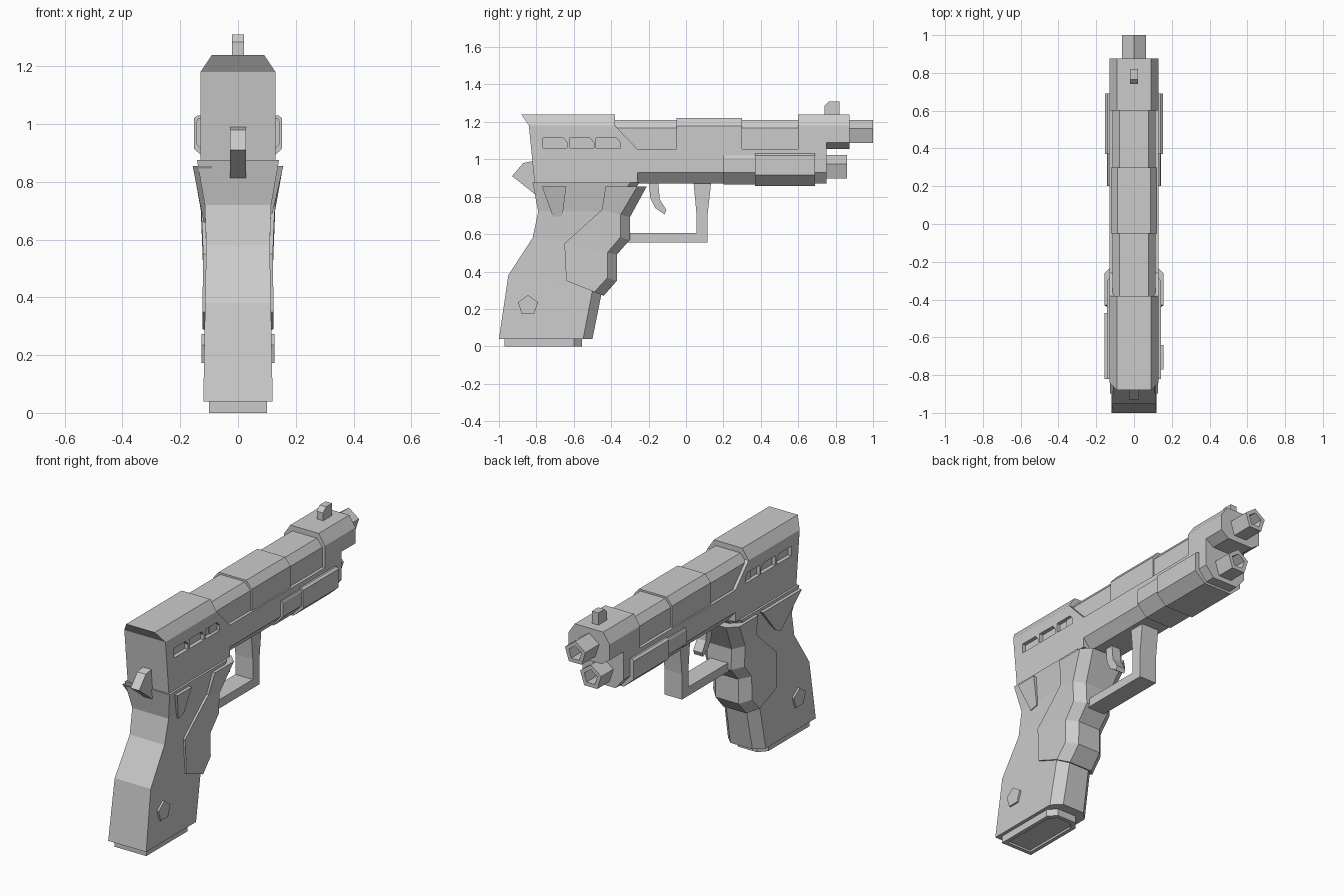
import bpy, bmesh, math

if "Cube" in bpy.data.objects:
    bpy.data.objects.remove(bpy.data.objects["Cube"])


def loft(name, rings):
    """Skin a list of equal-length rings and cap both ends."""
    bm = bmesh.new()
    vs = [[bm.verts.new(p) for p in r] for r in rings]
    n = len(rings[0])
    for a, b in zip(vs, vs[1:]):
        for i in range(n):
            j = (i + 1) % n
            bm.faces.new((a[i], a[j], b[j], b[i]))
    bm.faces.new(vs[0][::-1])
    bm.faces.new(vs[-1])
    bmesh.ops.recalc_face_normals(bm, faces=bm.faces)
    me = bpy.data.meshes.new(name)
    bm.to_mesh(me)
    bm.free()
    ob = bpy.data.objects.new(name, me)
    bpy.context.collection.objects.link(ob)
    return ob


def side_prism(name, pts, x1, x0=None):
    """Side (y, z) profile extruded across x."""
    x0 = -x1 if x0 is None else x0
    return loft(name, [[(x, y, z) for y, z in pts] for x in (x0, x1)])


def bar(name, half, y0, y1):
    """Symmetric (x, z) half section extruded along y."""
    sec = half + [(-x, z) for x, z in reversed(half)]
    return loft(name, [[(x, y, z) for x, z in sec] for y in (y0, y1)])


def pent(r, u, v):
    return [(u + r * math.sin(i * math.tau / 5), v + r * math.cos(i * math.tau / 5)) for i in range(5)]


def tube(name, z, y0, y1, r):
    steps = [(r, y0), (r, y1), (r * .62, y1), (r * .62, y1 - .09)]
    return loft(name, [[(x, y, h) for x, h in pent(q, 0, z)] for q, y in steps])


def grip_loft(name, levels, chamfer=.05):
    """Each level: back (y, z), front (y, z), half width; front corners chamfered."""
    rings = []
    for (yb, zb), (yf, zf), w in levels:
        ym = yf - chamfer
        zm = zb + (zf - zb) * (ym - yb) / (yf - yb)
        half = [(w, yb, zb), (w, ym, zm), (w - chamfer, yf, zf)]
        rings.append(half + [(-x, y, z) for x, y, z in reversed(half)])
    return loft(name, rings)


# Slide body with shallow side vents
body = side_prism("slide_body", [
    (-.84, 1.18), (-.38, 1.18), (-.26, 1.055), (.6, 1.055), (.75, 1.055),
    (.75, .93), (-.26, .93), (-.26, .875), (-.81, .875)], .13)
for s in (-1, 1):
    for i in range(3):
        y = -.765 + i * .142
        cut = side_prism("vent_cutter", [
            (y, 1.06), (y + .13, 1.06), (y + .13, 1.09), (y + .108, 1.115), (y, 1.115)],
            s * .2, s * .108)
        cut.hide_render = True
        cut.hide_viewport = True
        m = body.modifiers.new("vent", 'BOOLEAN')
        m.operation = 'DIFFERENCE'
        m.solver = 'EXACT'
        m.object = cut

# Chamfered rear cap with overhanging back edge
loft("slide_rear_cap", [
    [(.13, -.84, 1.18), (.09, -.88, 1.24), (-.09, -.88, 1.24), (-.13, -.84, 1.18)],
    [(.13, -.38, 1.18), (.09, -.38, 1.24), (-.09, -.38, 1.24), (-.13, -.38, 1.18)]])

# Recessed middle slide segments and the front block
for name, w, top, y0, y1 in (("rear", .113, 1.21, -.42, -.05),
                             ("middle", .122, 1.22, -.05, .3),
                             ("front", .113, 1.21, .3, .6)):
    bar("slide_segment_" + name, [(w, 1.0), (w, top - .042), (w - .035, top)], y0, y1)
bar("muzzle_block", [(.08, 1.055), (.13, 1.09), (.13, 1.18), (.09, 1.24)], .6, .875)
bar("muzzle_block_side", [(.13, 1.055), (.13, 1.1)], .6, .75)

# Lower frame and side rails
bar("lower_frame", [(.13, .93), (.08, .87)], -.26, .75)
bar("rail_rear", [(.138, 1.02), (.143, 1.01), (.143, .93), (.085, .866)], .2, .37)
bar("rail_front", [(.14, 1.03), (.153, 1.02), (.153, .915), (.09, .858)], .37, .69)

# Barrel tubes
tube("barrel", 1.143, .8, 1.0, .068)
tube("lower_tube", .953, .7, .86, .07)

# Sight, hammer, trigger, trigger guard
side_prism("front_sight", [(.74, 1.23), (.74, 1.285), (.765, 1.31), (.82, 1.31), (.82, 1.23)], .02)
side_prism("hammer", [(-.93, .91), (-.87, .98), (-.82, .99), (-.78, .95), (-.78, .8), (-.81, .815)], .027)
side_prism("trigger", [(-.2, .89), (-.19, .79), (-.165, .74), (-.115, .705), (-.105, .73),
                       (-.14, .785), (-.15, .89)], .028)
side_prism("trigger_guard", [(.04, .88), (.055, .72), (.055, .605), (-.34, .605), (-.34, .555),
                             (.115, .555), (.115, .7), (.135, .88)], .055)

# Grip and the finger wrap around its front
grip_loft("grip", [
    ((-1.0, .04), (-.50, .04), .12), ((-.95, .38), (-.45, .29), .114),
    ((-.82, .58), (-.41, .54), .11), ((-.79, .72), (-.34, .72), .115),
    ((-.82, .875), (-.25, .875), .142)])
grip_loft("finger_wrap", [
    ((-.64, .35), (-.44, .27), .123), ((-.645, .44), (-.37, .35), .122),
    ((-.65, .55), (-.37, .49), .121), ((-.55, .64), (-.30, .57), .124),
    ((-.45, .73), (-.30, .69), .129), ((-.43, .855), (-.21, .855), .156)])

# Wedge panels near the grip top, different on each side
for name, s, pts in (("thumb_rest_right", 1, [(-.77, .855), (-.64, .855), (-.66, .70), (-.71, .69)]),
                     ("thumb_rest_left", -1, [(-.82, .855), (-.47, .855), (-.64, .68), (-.69, .66)])):
    loft(name, [[(s * .09, y, z) for y, z in pts],
                [(s * (.157 if z > .8 else .119), y, z) for y, z in pts]])

# Pentagonal grip screws
side_prism("grip_screw", pent(.056, -.845, .218), .127)

# Magazine base with recessed underside
def base_ring(z, d):
    half = [(.1 - d, -.97 + d), (.1 - d, -.6 - d), (.06 - d * .6, -.555 - d)]
    return [(x, y, z) for x, y in half + [(-x, y) for x, y in reversed(half)]]
loft("magazine_base", [base_ring(.05, 0), base_ring(0, 0), base_ring(0, .022), base_ring(.012, .022)])
